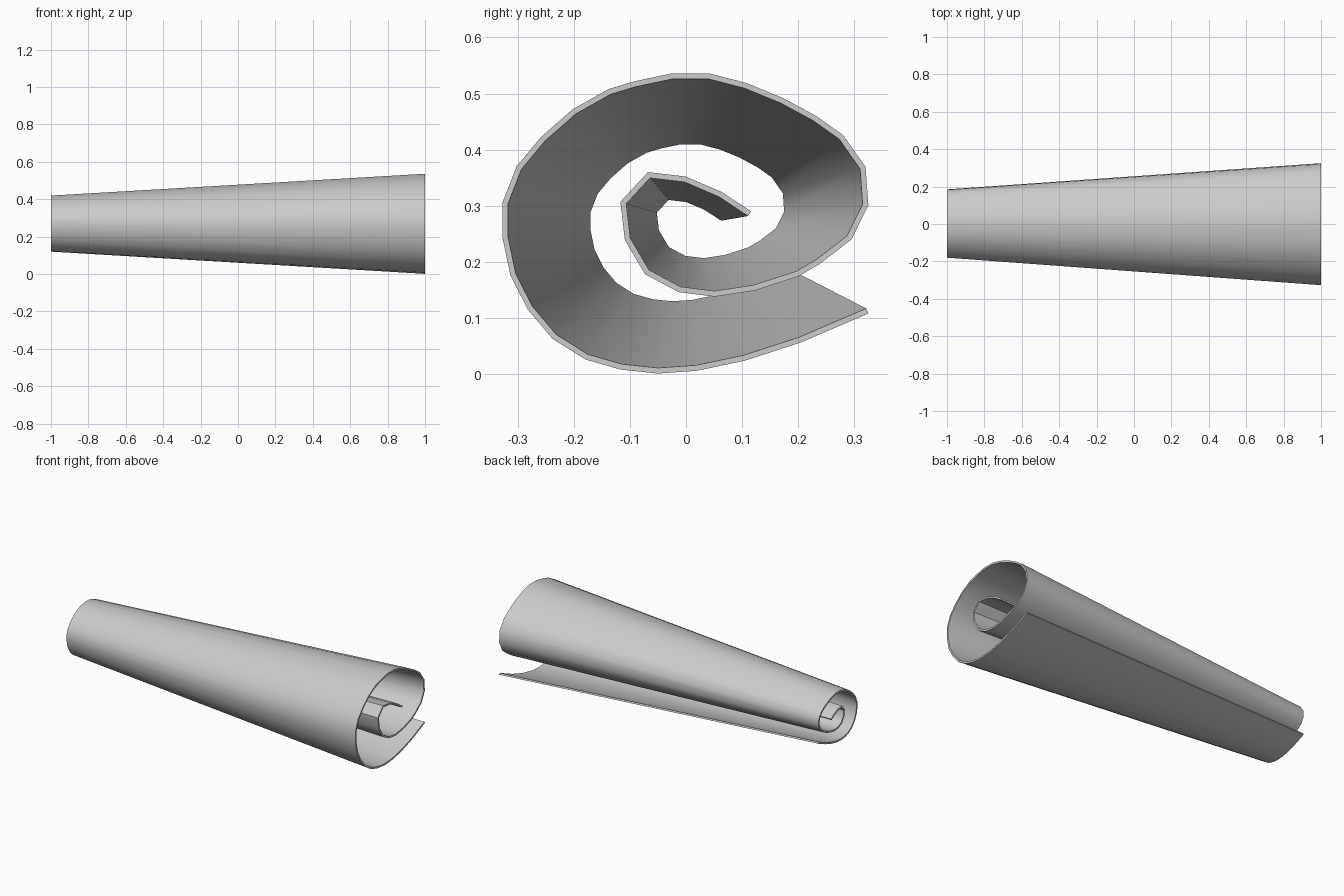
import bpy, bmesh, math
from mathutils import Vector

if "Cube" in bpy.data.objects:
    bpy.data.objects.remove(bpy.data.objects["Cube"])

# Spiral cross-section (y, z) of the outer surface at the wide end, free edge to inner curl
PROFILE = [
    (.325, .108), (.204, .056), (.105, .024), (.020, .006), (-.050, .001), (-.116, .008),
    (-.179, .026), (-.238, .063), (-.282, .115), (-.313, .176), (-.327, .243), (-.327, .306),
    (-.302, .370), (-.259, .422), (-.202, .472), (-.138, .508), (-.091, .522), (-.025, .536),
    (.041, .536), (.107, .519), (.173, .492), (.232, .460), (.280, .426), (.320, .369),
    (.325, .301), (.295, .240), (.238, .196), (.200, .174), (.123, .149), (.051, .138),
    (-.013, .146), (-.073, .178), (-.109, .239), (-.117, .307), (-.068, .360), (0, .352),
    (.063, .325), (.116, .290),
]
CENTRE = Vector((.007, .271))
NARROW = .56
THICKNESS = .01

# Tapered rolled sheet: loft between the wide end and its scaled copy
bm = bmesh.new()
rings = []
for x, s in ((1, 1), (-1, NARROW)):
    pts = [CENTRE + (Vector(p) - CENTRE) * s for p in PROFILE]
    rings.append([bm.verts.new((x, p.x, p.y)) for p in pts])
wide, narrow = rings
for i in range(len(PROFILE) - 1):
    bm.faces.new((wide[i], wide[i + 1], narrow[i + 1], narrow[i]))

# Make normals point outwards, away from the roll axis
bm.normal_update()
ref = bm.faces[:][17]
if ref.normal.z < 0:
    bmesh.ops.reverse_faces(bm, faces=bm.faces[:])

mesh = bpy.data.meshes.new("rolled_sheet")
bm.to_mesh(mesh)
bm.free()
sheet = bpy.data.objects.new("rolled_sheet", mesh)
bpy.context.collection.objects.link(sheet)

# Sheet thickness, inwards from the outer surface
solid = sheet.modifiers.new("thickness", 'SOLIDIFY')
solid.thickness = THICKNESS
solid.offset = -1
solid.use_even_offset = True

bpy.context.view_layer.objects.active = sheet
sheet.select_set(True)
bpy.ops.object.modifier_apply(modifier=solid.name)

# Keep both ends cut square
for v in sheet.data.vertices:
    v.co.x = math.copysign(1, v.co.x)
bpy.ops.object.shade_smooth_by_angle(angle=math.radians(40))
